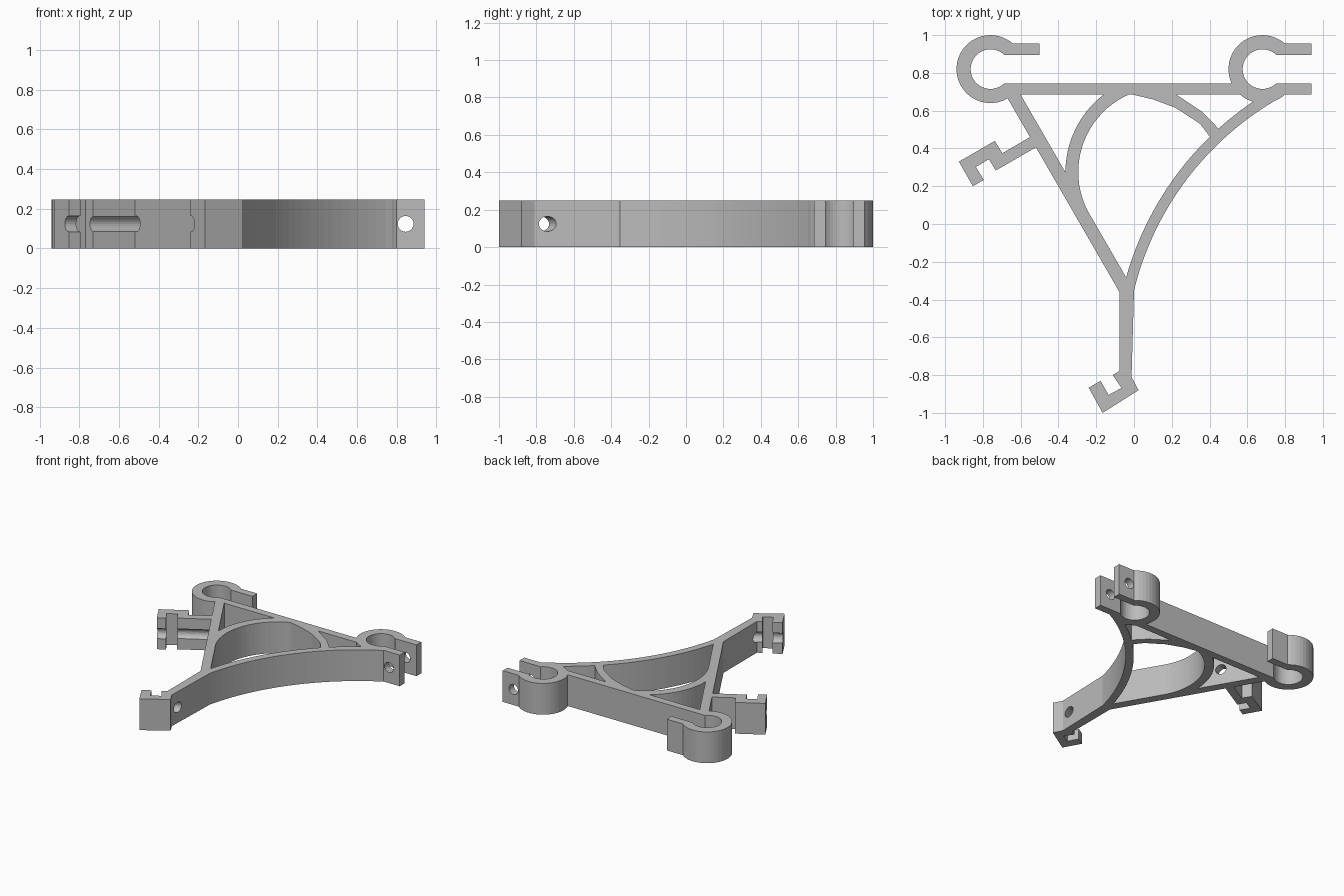
import bpy, bmesh
from math import sin, cos, pi, radians, asin, degrees
from mathutils import Vector

cube = bpy.data.objects.get("Cube")
if cube:
    bpy.data.objects.remove(cube, do_unlink=True)

HEIGHT = 0.248
grey = bpy.data.materials.new("plain grey")
grey.use_nodes = True
grey.diffuse_color = (0.5, 0.5, 0.5, 1)
grey.node_tree.nodes["Principled BSDF"].inputs["Base Color"].default_value = (0.5, 0.5, 0.5, 1)


def arc(cx, cy, r, start, end, n):
    """Points on an arc, angles in degrees."""
    angles = [radians(start + (end - start) * i / n) for i in range(n + 1)]
    return [(cx + r * cos(a), cy + r * sin(a)) for a in angles]


def to_object(name, bm):
    bmesh.ops.recalc_face_normals(bm, faces=bm.faces)
    mesh = bpy.data.meshes.new(name)
    bm.to_mesh(mesh)
    bm.free()
    mesh.materials.append(grey)
    obj = bpy.data.objects.new(name, mesh)
    bpy.context.collection.objects.link(obj)
    return obj


def prism(name, outline):
    """Plan outline extruded to the full height."""
    bm = bmesh.new()
    face = bm.faces.new([bm.verts.new((x, y, 0)) for x, y in outline])
    top = bmesh.ops.extrude_face_region(bm, geom=[face])["geom"]
    bmesh.ops.translate(bm, vec=(0, 0, HEIGHT),
                        verts=[v for v in top if isinstance(v, bmesh.types.BMVert)])
    return to_object(name, bm)


def drill(name, start, end, r=0.04):
    """Horizontal round cutter at mid height."""
    a, b = Vector((*start, HEIGHT / 2)), Vector((*end, HEIGHT / 2))
    bm = bmesh.new()
    bmesh.ops.create_cone(bm, cap_ends=True, segments=24, radius1=r, radius2=r,
                          depth=(b - a).length)
    bm.transform((b - a).to_track_quat('Z', 'Y').to_matrix().to_4x4())
    bmesh.ops.translate(bm, vec=(a + b) / 2, verts=bm.verts)
    return to_object(name, bm)


def clip(name, cx, cy, upper, lower):
    """Open ring with two straight lips of given reach."""
    out_r, in_r, out_y, in_y = 0.18, 0.105, 0.135, 0.075
    a, b = degrees(asin(out_y / out_r)), degrees(asin(in_y / in_r))
    return prism(name, [(cx + upper, cy + out_y)]
                 + arc(cx, cy, out_r, a, 360 - a, 28)
                 + [(cx + lower, cy - out_y), (cx + lower, cy - in_y)]
                 + arc(cx, cy, in_r, 360 - b, b, 28)
                 + [(cx + upper, cy + in_y)])


# Clips: the lower lip of the left one runs on as the top bar
frame = clip("bracket_frame", -0.76, 0.82, 0.26, 1.35)
right_clip = clip("right_clip", 0.68, 0.82, 0.26, 0.26)

# Straight diagonal strut
strut = prism("diagonal_strut", [(-0.689, 0.70), (-0.609, 0.70), (-0.049, -0.27),
                                 (0, -0.355), (-0.04, -0.42), (-0.077, -0.36)])

# Long curved strut
curve = prism("curved_strut", arc(1.564, -0.734, 1.61, 166.4, 118.5, 24)
              + arc(1.564, -0.734, 1.668, 118.5, 166.4, 24))

# Inner arch, left and right halves
left_arch = prism("left_arch", arc(0.154, 0.275, 0.517, 184, 125.7, 14)
                  + arc(0.154, 0.275, 0.449, 112.4, 208, 20))
right_arch = prism("right_arch", [(-0.06, 0.70), (-0.02, 0.688), (0.1, 0.66), (0.22, 0.615),
                                  (0.35, 0.53), (0.41, 0.45), (0.45, 0.50), (0.42, 0.535),
                                  (0.36, 0.595), (0.27, 0.655), (0.20, 0.70)])

# Hooked arm on the left
side_hook = prism("side_hook", [(-0.53, 0.472), (-0.697, 0.375), (-0.737, 0.44),
                                (-0.927, 0.33), (-0.853, 0.20), (-0.795, 0.233),
                                (-0.837, 0.302), (-0.768, 0.343), (-0.732, 0.283),
                                (-0.50, 0.417)])

# Stem with hooked foot
foot_hook = prism("foot_hook", [(-0.077, -0.345), (-0.077, -0.778), (-0.113, -0.80),
                                (-0.066, -0.868), (-0.135, -0.905), (-0.177, -0.83),
                                (-0.24, -0.867), (-0.166, -1.0), (0.024, -0.88),
                                (-0.013, -0.81), (0, -0.355)])

# Screw holes
holes = [drill("lip_hole", (0.845, 0.6), (0.845, 1.05)),
         drill("side_hook_hole", (-0.95, 0.144), (-0.42, 0.45)),
         drill("foot_hook_hole", (-0.30, -0.907), (0.05, -0.705))]

# Merge parts, then drill
parts = [right_clip, strut, curve, left_arch, right_arch, side_hook, foot_hook]
for helper, operation in [(p, 'UNION') for p in parts] + [(h, 'DIFFERENCE') for h in holes]:
    mod = frame.modifiers.new(helper.name, 'BOOLEAN')
    mod.operation = operation
    mod.solver = 'EXACT'
    mod.object = helper
bpy.context.view_layer.update()
merged = bpy.data.meshes.new_from_object(frame.evaluated_get(bpy.context.evaluated_depsgraph_get()))
frame.modifiers.clear()
frame.data = merged
for helper in parts + holes:
    bpy.data.objects.remove(helper, do_unlink=True)
